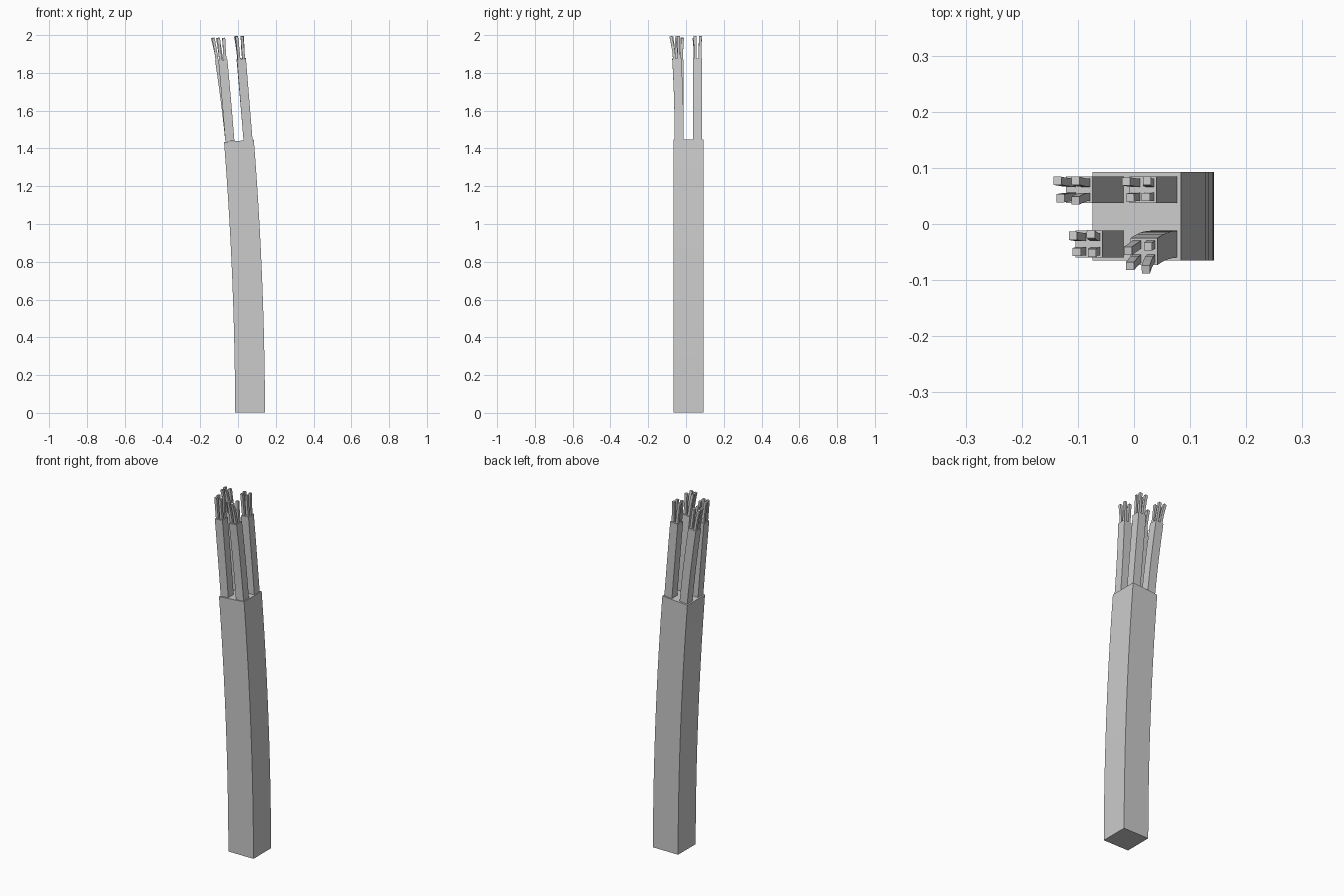
import bpy, bmesh
from mathutils import Vector

cube = bpy.data.objects.get("Cube")
if cube:
    bpy.data.objects.remove(cube)

grey = bpy.data.materials.new("plain grey")
grey.use_nodes = True
grey.diffuse_color = (0.6, 0.6, 0.6, 1)
grey.node_tree.nodes["Principled BSDF"].inputs["Base Color"].default_value = (0.6, 0.6, 0.6, 1)


def limb(name, start, slope, end, wx, wy, segments):
    """Square limb swept along a quadratic path that leaves start with the given slope."""
    a, b = Vector(start), Vector(end)
    h = b.z - a.z
    first = Vector((slope[0], slope[1], 1)) * h
    bend = b - a - first
    bm = bmesh.new()
    rings = []
    for i in range(segments + 1):
        t = i / segments
        p = a + first * t + bend * t * t
        d = (first + 2 * t * bend).normalized()
        side = Vector((0, 1, 0)).cross(d).normalized()
        back = d.cross(side)
        rings.append([bm.verts.new(p + side * sx * wx / 2 + back * sy * wy / 2)
                      for sx, sy in ((-1, -1), (1, -1), (1, 1), (-1, 1))])
    for low, high in zip(rings, rings[1:]):
        for k in range(4):
            n = (k + 1) % 4
            bm.faces.new((low[k], low[n], high[n], high[k]))
    bm.faces.new(rings[0][::-1])
    bm.faces.new(rings[-1])
    mesh = bpy.data.meshes.new(name)
    bm.to_mesh(mesh)
    bm.free()
    mesh.materials.append(grey)
    bpy.context.collection.objects.link(bpy.data.objects.new(name, mesh))
    return 2 * b.x / h - 2 * a.x / h - slope[0], 2 * b.y / h - 2 * a.y / h - slope[1]


# Trunk, bending gently to the right
limb("trunk", (0.064, 0.014, 0.001), (-0.003, 0), (0.005, 0.014, 1.44), 0.158, 0.158, 10)

# Branches: base xy, starting slope, top xyz, then the four twig tips
branches = {
    "back_left": ((0.0535, 0.061), (-0.082, 0), (0.016, 0.061, 1.875), 1.994,
                  ((-0.014, 0.076), (0.023, 0.077), (-0.007, 0.047), (0.021, 0.048))),
    "back_right": ((-0.043, 0.061), (-0.10, 0), (-0.0975, 0.061, 1.868), 1.985,
                   ((-0.1365, 0.077), (-0.104, 0.077), (-0.131, 0.046), (-0.104, 0.042))),
    "front_left": ((0.0535, -0.036), (-0.082, 0), (0.018, -0.049, 1.875), 1.994,
                   ((-0.011, -0.048), (0.025, -0.040), (-0.007, -0.075), (0.021, -0.081))),
    "front_right": ((-0.043, -0.036), (-0.08, 0), (-0.080, -0.036, 1.868), 1.985,
                    ((-0.109, -0.021), (-0.077, -0.018), (-0.102, -0.050), (-0.075, -0.052))),
}
for place, (base, slope, top, tip_z, tips) in branches.items():
    start = (base[0], base[1], 1.438)
    end_slope = limb("branch_" + place, start, slope, top, 0.048, 0.048, 6)
    # Four twigs on the corners of the branch end
    corners = ((-1, 1), (1, 1), (-1, -1), (1, -1))
    for i, ((cx, cy), tip) in enumerate(zip(corners, tips)):
        root = (top[0] + cx * 0.0125, top[1] + cy * 0.0125, top[2] - 0.004)
        limb(f"twig_{place}_{i + 1}", root, end_slope, (tip[0], tip[1], tip_z), 0.0145, 0.0145, 3)
